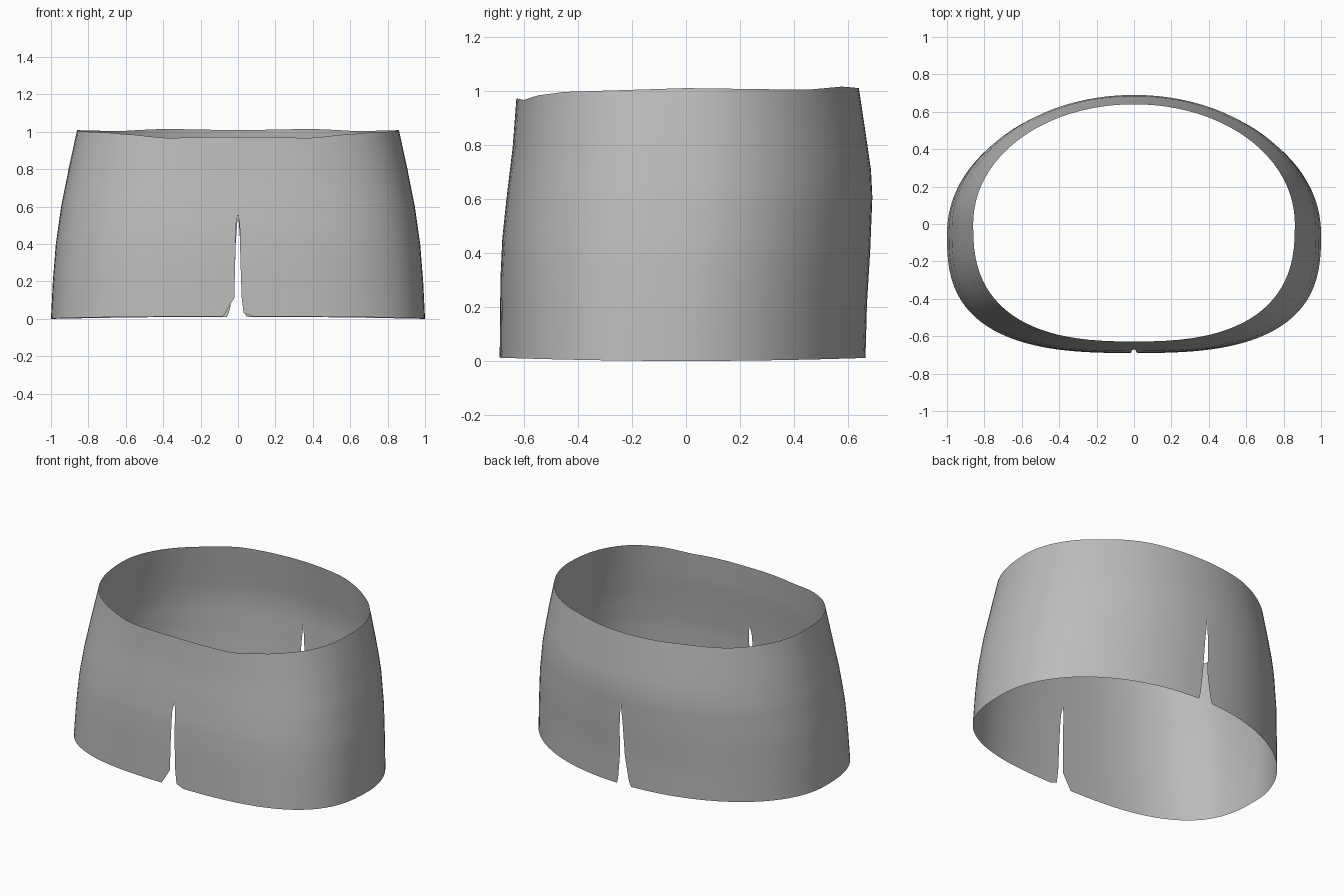
import bpy, bmesh
from math import sin, cos, asin, pi

cube = bpy.data.objects.get("Cube")
if cube:
    bpy.data.objects.remove(cube)


def lerp_table(table, t):
    """Piecewise linear lookup in a list of (position, value) pairs."""
    if t <= table[0][0]:
        return table[0][1]
    for (a, va), (b, vb) in zip(table, table[1:]):
        if t <= b:
            return va + (vb - va) * (t - a) / (b - a)
    return table[-1][1]


# Silhouettes by height
WIDTH = [(0, 1.0), (.2, .99), (.4, .974), (.6, .945), (.8, .905), (1, .86)]
FRONT = [(0, -.69), (.3, -.687), (.45, -.68), (.6, -.665), (.8, -.642), (1, -.628)]
BACK = [(0, .665), (.2, .67), (.4, .682), (.6, .69), (.7, .685), (.85, .663), (1, .64)]
# Waist height from front to back
RIM = [(-.628, .972), (-.6, .966), (-.55, .983), (-.45, .996), (0, 1.01),
       (.45, 1.004), (.58, 1.016), (.64, 1.01)]
# Half widths of the slits by height, for each side of the model
SLITS = {
    1: ([(0, .08), (.02, .03), (.1, .02), (.3, .013), (.5, .009), (.55, 0)],
        [(0, .045), (.03, .035), (.2, .018), (.4, .012), (.56, 0)]),
    -1: ([(0, .08), (.1, .02), (.3, .015), (.5, .012), (.55, 0)],
         [(0, .06), (.03, .045), (.2, .018), (.4, .012), (.56, 0)]),
}
ROWS = [0, .02, .05, .1, .15, .2, .25, .3, .35, .4, .45, .5, .56,
        .6, .65, .7, .75, .8, .85, .9, .95, 1]
COLUMNS = 48


def sheet_point(side, u, v):
    """Point on one half of the garment: u runs front to back, v runs up."""
    half = lerp_table(WIDTH, v)
    mid = -.05 * (1 - v)
    n_front, n_back = 2.8 - .2 * v, 2.03
    front_slit, back_slit = SLITS[side]
    start = asin((lerp_table(front_slit, v) / half) ** (n_front / 2))
    end = asin((lerp_table(back_slit, v) / half) ** (n_back / 2))
    if u < .5:
        t, n, reach = start + (pi / 2 - start) * u * 2, n_front, lerp_table(FRONT, v) - mid
    else:
        t, n, reach = end + (pi / 2 - end) * (1 - u) * 2, n_back, lerp_table(BACK, v) - mid
    x = half * max(sin(t), 0) ** (2 / n)
    y = mid + reach * max(cos(t), 0) ** (2 / n)
    hem = .012 * min(abs(y) / .69, 1) ** 2
    return side * x, y, hem + (lerp_table(RIM, y) - hem) * v if v > .9 else \
        hem * (1 - v) + v * (1 + (lerp_table(RIM, y) - 1) * v * v)


# Two half sheets, joined above the slits
bm = bmesh.new()
for side in (1, -1):
    grid = [[bm.verts.new(sheet_point(side, c / COLUMNS, v)) for c in range(COLUMNS + 1)]
            for v in ROWS]
    for low, high in zip(grid, grid[1:]):
        for c in range(COLUMNS):
            quad = [low[c], low[c + 1], high[c + 1], high[c]]
            bm.faces.new(quad[::side]).smooth = True
bmesh.ops.remove_doubles(bm, verts=bm.verts[:], dist=.0005)

mesh = bpy.data.meshes.new("skirt")
bm.to_mesh(mesh)
bm.free()
skirt = bpy.data.objects.new("skirt", mesh)
bpy.context.scene.collection.objects.link(skirt)

# Plain cloth colour
cloth = bpy.data.materials.new("grey_cloth")
cloth.use_nodes = True
grey = (.5, .5, .5, 1)
cloth.diffuse_color = grey
cloth.node_tree.nodes["Principled BSDF"].inputs["Base Color"].default_value = grey
mesh.materials.append(cloth)
